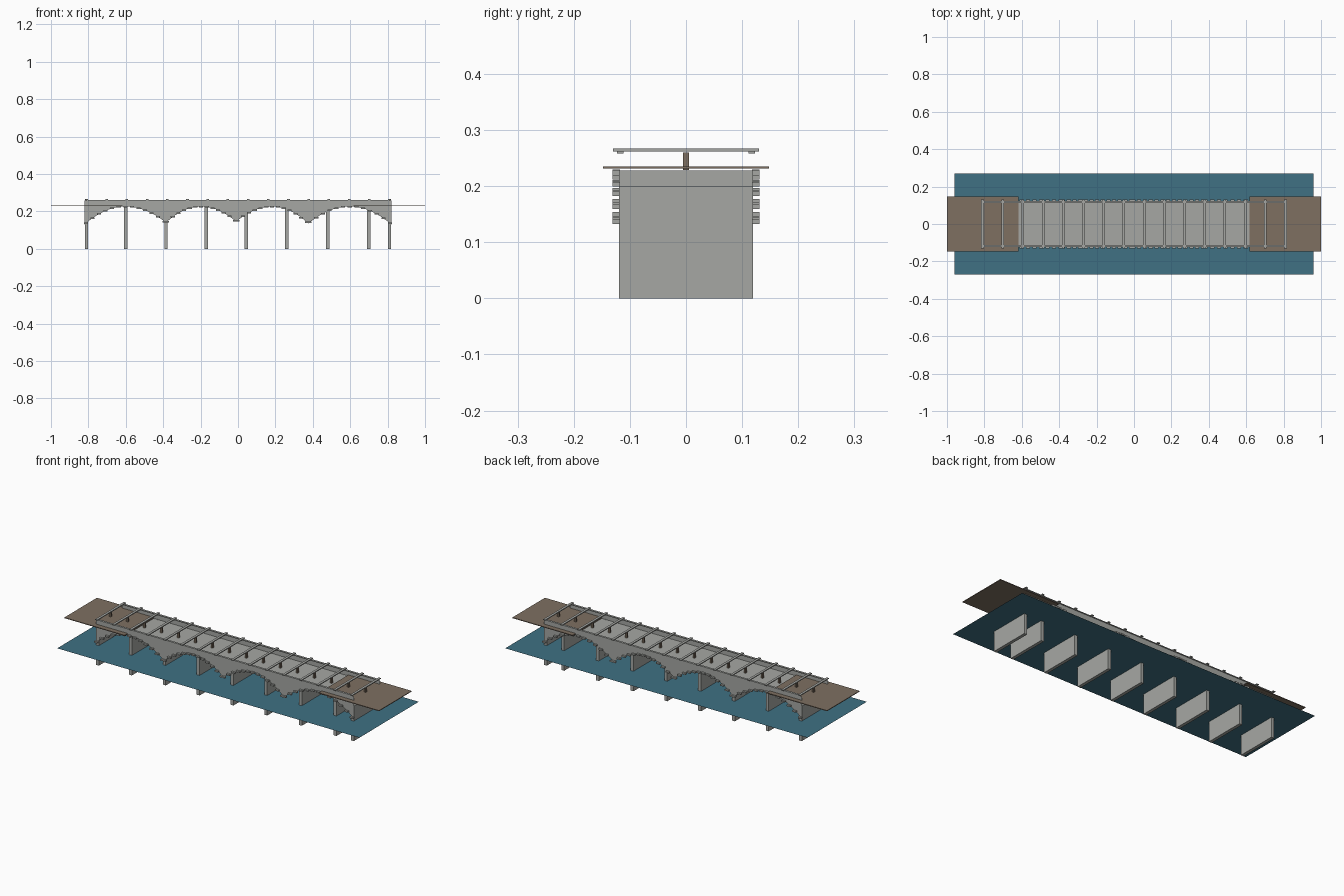
import bpy

cube = bpy.data.objects.get("Cube")
if cube:
    bpy.data.objects.remove(cube, do_unlink=True)


def material(name, rgb):
    m = bpy.data.materials.new(name)
    m.use_nodes = True
    color = (*rgb, 1)
    m.diffuse_color = color
    m.node_tree.nodes["Principled BSDF"].inputs["Base Color"].default_value = color
    return m


stone = material("grey stone", (0.38, 0.39, 0.37))
earth = material("brown earth", (0.21, 0.16, 0.12))
water_blue = material("water blue", (0.05, 0.165, 0.23))


def mesh_object(name, verts, faces, mat):
    me = bpy.data.meshes.new(name)
    me.from_pydata(verts, [], faces)
    me.materials.append(mat)
    ob = bpy.data.objects.new(name, me)
    bpy.context.collection.objects.link(ob)
    return ob


def box(name, xs, ys, zs, mat):
    verts = [(x, y, z) for x in xs for y in ys for z in zs]
    faces = [(0, 1, 3, 2), (4, 6, 7, 5), (0, 4, 5, 1),
             (2, 3, 7, 6), (0, 2, 6, 4), (1, 5, 7, 3)]
    return mesh_object(name, verts, faces, mat)


def sheet(name, hx, hy, z, mat):
    verts = [(-hx, -hy, z), (hx, -hy, z), (hx, hy, z), (-hx, hy, z)]
    return mesh_object(name, verts, [(0, 1, 2, 3)], mat)


HALF = 0.12      # half width of the bridge
CROWN = 0.226    # underside of the arch tops
TOP = 0.257      # top of the side walls

# Water and road
sheet("water", 0.96, 0.27, 0.115, water_blue)
sheet("deck", 0.82, HALF, 0.229, stone)
for side, name in ((-1, "right_bank"), (1, "left_bank")):
    box(name, sorted((side * 0.617, side)), (-0.148, 0.148), (0.231, 0.235), earth)

# Arches: start, end, height at start, height at end
arches = [(-0.82, -0.385, 0.13, 0.14), (-0.385, -0.01, 0.14, 0.145),
          (-0.01, 0.375, 0.145, 0.135), (0.375, 0.82, 0.135, 0.13)]


def soffit(arch, t):
    x0, x1, z0, z1 = arch
    end = z0 if t < 0 else z1
    return (x0 + x1) / 2 + t * (x1 - x0) / 2, CROWN - (CROWN - end) * t * t


# Side walls, thin sheets with arched lower edges
STEPS = 16
points = [soffit(a, -1 + 2 * i / STEPS) for a in arches for i in range(STEPS + 1)]
for side, name in ((-1, "front_wall"), (1, "back_wall")):
    verts = []
    for x, z in points:
        verts += [(x, side * HALF, z), (x, side * HALF, TOP)]
    faces = []
    for i in range(len(points) - 1):
        if points[i + 1][0] - points[i][0] > 0.001:
            f = (2 * i, 2 * i + 2, 2 * i + 3, 2 * i + 1)
            faces.append(f if side < 0 else f[::-1])
    mesh_object(name, verts, faces, stone)

    # Stones projecting along every arch
    for a in arches:
        for i in range(-6, 7):
            x, z = soffit(a, i / 6.2)
            ys = sorted((side * 0.118, side * 0.131))
            box("arch_stone", (x - 0.011, x + 0.011), ys, (z - 0.004, z + 0.004), stone)

# Piers
for x in (-0.81, -0.6, -0.385, -0.17, 0.045, 0.26, 0.48, 0.7, 0.81):
    top = 0.228 if abs(x) < 0.8 else 0.2
    box("pier", (x - 0.009, x + 0.009), (-HALF + 0.001, HALF - 0.001), (0, top), stone)

# Long rails with cross bars and their central posts
for side, name in ((-1, "front_rail"), (1, "back_rail")):
    box(name, (-0.81, 0.81), sorted((side * 0.111, side * 0.123)), (0.258, 0.262), stone)
BARS = 16
for i in range(BARS):
    x = -0.81 + 1.62 * i / (BARS - 1)
    box("cross_bar", (x - 0.007, x + 0.007), (-0.13, 0.13), (0.262, 0.267), stone)
    box("post", (x - 0.005, x + 0.005), (-0.005, 0.005), (0.229, 0.26), earth)
